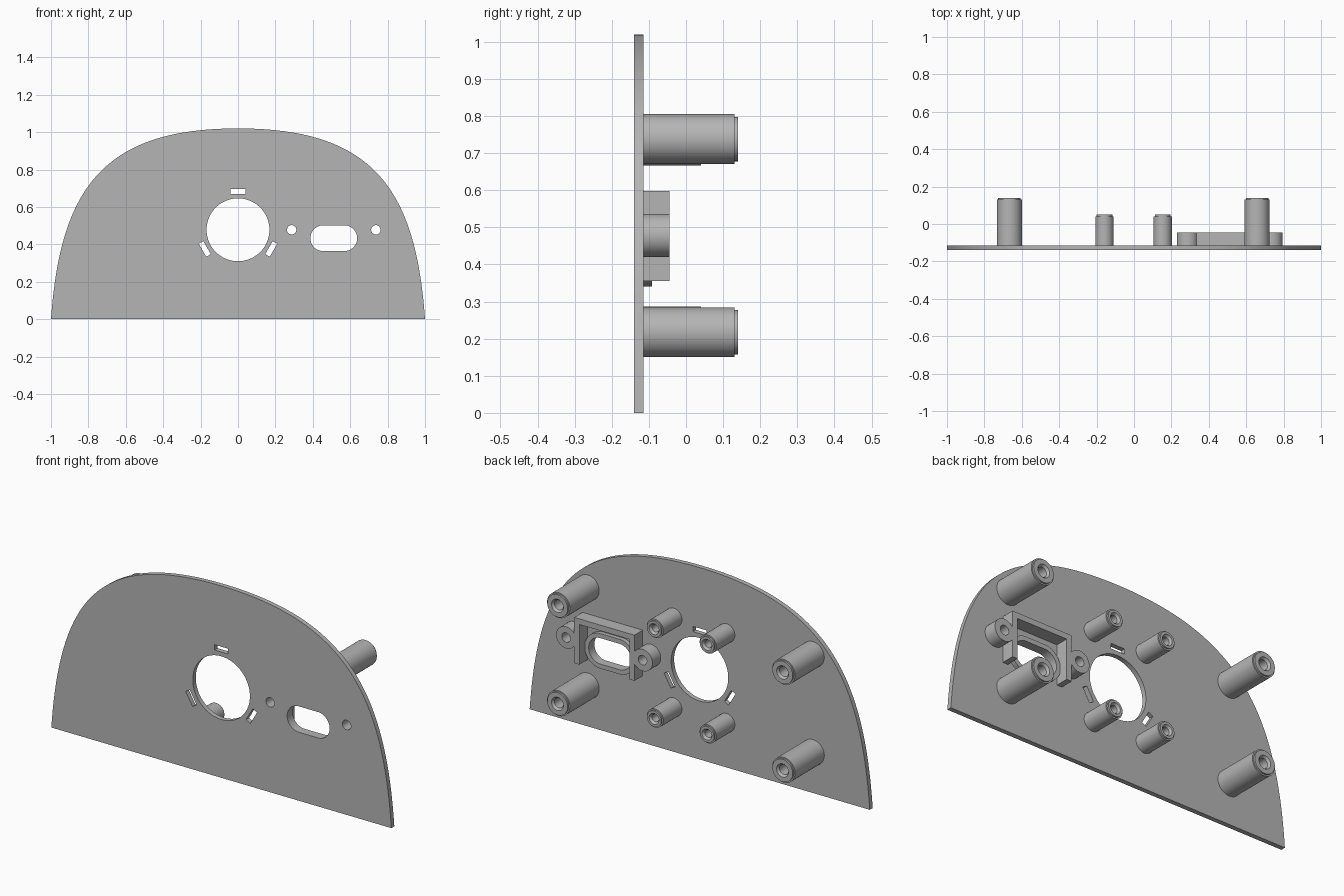
import bpy, math
from mathutils import Matrix, Vector

if "Cube" in bpy.data.objects:
    bpy.data.objects.remove(bpy.data.objects["Cube"], do_unlink=True)

grey = bpy.data.materials.new("plain grey")
grey.use_nodes = True
colour = (0.46, 0.46, 0.46, 1)
grey.diffuse_color = colour
grey.node_tree.nodes["Principled BSDF"].inputs["Base Color"].default_value = colour

FRONT, BACK = -0.14, -0.115      # plate faces
HUB = (0, 0.478)                 # centre of the large round opening
PORT = (0.512, 0.433)            # centre of the oblong opening
SCREWS = (0.287, 0.737)          # screw holes beside the port


def finish(obj):
    obj.data.materials.clear()
    obj.data.materials.append(grey)
    bpy.ops.object.select_all(action="DESELECT")
    obj.select_set(True)
    bpy.context.view_layer.objects.active = obj
    bpy.ops.object.shade_smooth_by_angle(angle=math.radians(30))


def slab(name, loops, y0, y1):
    """Flat part in the xz plane from y0 to y1; inner loops become holes."""
    curve = bpy.data.curves.new(name, "CURVE")
    curve.dimensions = "2D"
    curve.fill_mode = "BOTH"
    curve.extrude = (y1 - y0) / 2
    for loop in loops:
        spline = curve.splines.new("POLY")
        spline.points.add(len(loop) - 1)
        spline.use_cyclic_u = True
        for point, (x, z) in zip(spline.points, loop):
            point.co = (x, z, 0, 1)
    obj = bpy.data.objects.new(name, curve)
    bpy.context.collection.objects.link(obj)
    bpy.ops.object.select_all(action="DESELECT")
    obj.select_set(True)
    bpy.context.view_layer.objects.active = obj
    bpy.ops.object.convert(target="MESH")
    obj = bpy.context.view_layer.objects.active
    obj.data.transform(Matrix.Translation((0, (y0 + y1) / 2, 0))
                       @ Matrix.Rotation(math.pi / 2, 4, "X"))
    finish(obj)
    return obj


def oblong(cx, cz, half, r, n=48):
    """Circle of radius r stretched sideways by half on each side."""
    pts = []
    for i in range(n):
        a = 2 * math.pi * (i + 0.5) / n
        pts.append((cx + math.copysign(half, math.cos(a)) + r * math.cos(a),
                    cz + r * math.sin(a)))
    return pts


def slot(angle):
    """Small tangential slot around the hub."""
    a = math.radians(angle)
    out, side = Vector((math.cos(a), math.sin(a))), Vector((-math.sin(a), math.cos(a)))
    centre = Vector(HUB) + out * 0.205
    return [tuple(centre + out * u * 0.014 + side * v * 0.04)
            for u, v in ((-1, -1), (1, -1), (1, 1), (-1, 1))]


def post(name, x, z, r, tip, bore, depth):
    """Hollow round standoff with a stepped end, turned from a profile."""
    profile = [(r, BACK - 0.005), (r, tip - 0.009), (r - 0.007, tip - 0.009),
               (r - 0.007, tip), (bore + 0.009, tip), (bore, tip - 0.012),
               (bore, tip - depth)]
    n = 48
    verts, faces = [], []
    for radius, y in profile:
        for i in range(n):
            a = 2 * math.pi * i / n
            verts.append((x + radius * math.cos(a), y, z + radius * math.sin(a)))
    for k in range(len(profile) - 1):
        for i in range(n):
            j = (i + 1) % n
            faces.append((k * n + i, k * n + n + i, k * n + n + j, k * n + j))
    last = (len(profile) - 1) * n
    faces.append([last + i for i in reversed(range(n))])
    faces.append(list(range(n)))
    mesh = bpy.data.meshes.new(name)
    mesh.from_pydata(verts, [], faces)
    obj = bpy.data.objects.new(name, mesh)
    bpy.context.collection.objects.link(obj)
    finish(obj)


# Domed plate outline: one half as a smooth arc, then mirrored
p = [Vector(c) for c in ((-1, 0), (-0.95, 0.7), (-0.72, 1.02), (0, 1.02))]
arc = []
for i in range(49):
    t = i / 48
    s = 1 - t
    arc.append(tuple(p[0] * s**3 + p[1] * 3 * s * s * t + p[2] * 3 * s * t * t + p[3] * t**3))
outline = arc + [(-x, z) for x, z in reversed(arc[:-1])]

port_hole = oblong(*PORT, 0.056, 0.069)
screw_holes = [oblong(x, HUB[1], 0, 0.025, 32) for x in SCREWS]
slab("face_plate", [outline, oblong(*HUB, 0, 0.168, 96), port_hole]
     + screw_holes + [slot(a) for a in (90, 210, 330)], FRONT, BACK)

# Connector holder on the back: rim, three-sided bracket and two screw ears
slab("port_rim", [oblong(*PORT, 0.056, 0.093), port_hole], BACK, -0.092)

left, right, low, high, wall = 0.335, 0.689, 0.355, 0.598, 0.03
slab("port_bracket", [[(left, low), (left + wall, low), (left + wall, high - wall),
                       (right - wall, high - wall), (right - wall, low),
                       (right, low), (right, high), (left, high)]], BACK, -0.045)
for side, x, hole in zip(("right", "left"), SCREWS, screw_holes):
    slab(side + "_screw_ear", [oblong(x, HUB[1], 0, 0.058), hole], BACK, -0.045)

# Standoffs: four tall ones near the edge, four short ones around the hub
for side, outer_x, inner_x in (("right", -0.666, -0.158), ("left", 0.658, 0.153)):
    for level, outer_z, inner_z in (("upper", 0.738, 0.715), ("lower", 0.217, 0.238)):
        post(f"tall_post_{level}_{side}", outer_x, outer_z, 0.067, 0.14, 0.026, 0.15)
        post(f"short_post_{level}_{side}", inner_x, inner_z, 0.049, 0.05, 0.02, 0.1)
